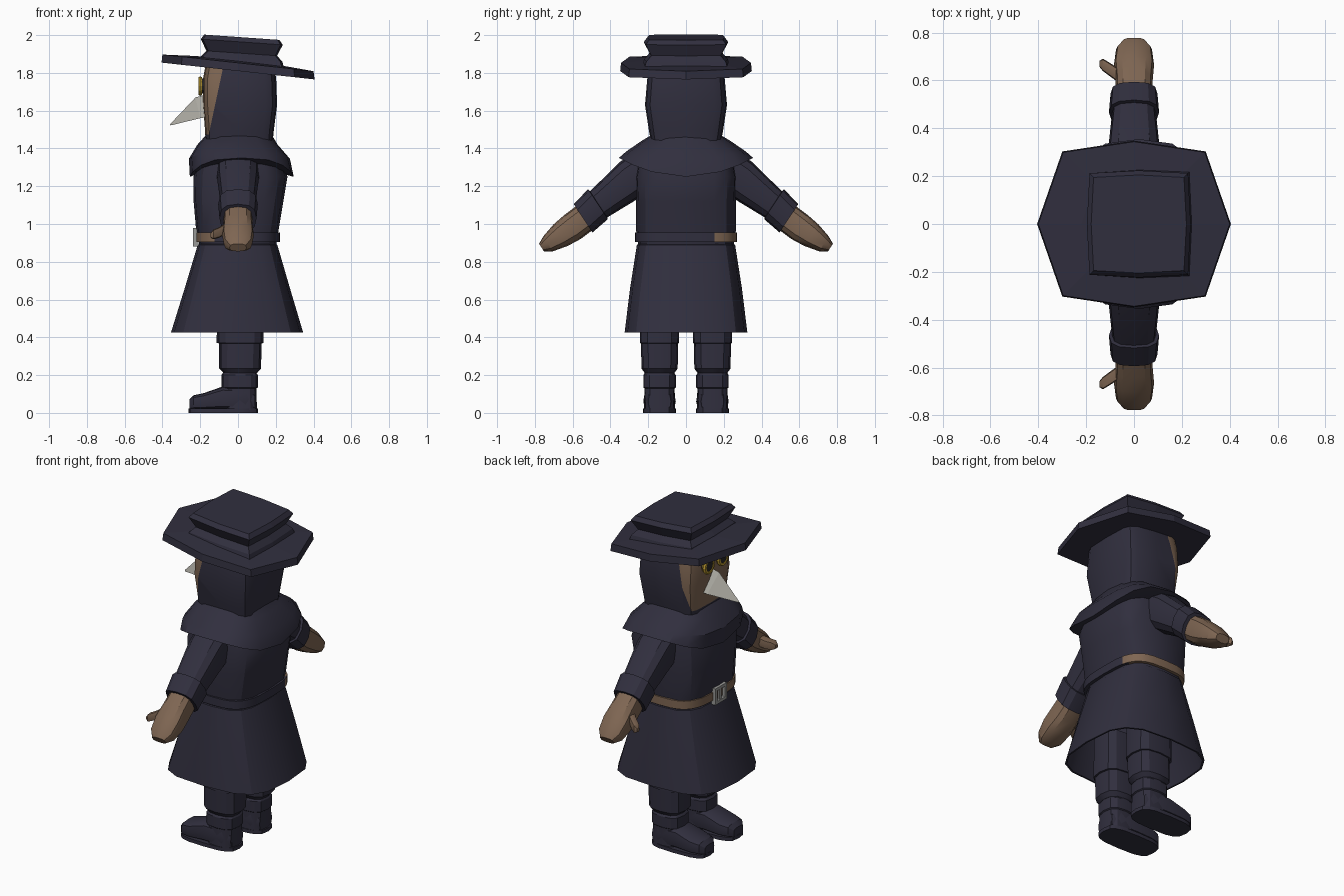
import bpy, bmesh
from math import cos, sin, pi, radians, copysign
from mathutils import Vector as V

if "Cube" in bpy.data.objects:
    bpy.data.objects.remove(bpy.data.objects["Cube"], do_unlink=True)


def material(name, r, g, b):
    m = bpy.data.materials.new(name)
    m.use_nodes = True
    m.diffuse_color = (r, g, b, 1)
    m.node_tree.nodes["Principled BSDF"].inputs["Base Color"].default_value = (r, g, b, 1)
    return m


CLOTH = material("dark navy cloth", 0.030, 0.028, 0.048)
LEATHER = material("brown leather", 0.21, 0.132, 0.085)
BONE = material("pale grey beak", 0.40, 0.39, 0.35)
GOLD = material("gold", 0.50, 0.32, 0.03)
METAL = material("grey metal", 0.32, 0.32, 0.31)
GLASS = material("dark glass", 0.02, 0.018, 0.018)
made = []


def section(center, u, v, n=16, px=0.6, py=None):
    """Rounded-box cross-section spanned by the half axes u and v."""
    py = px if py is None else py
    pts = []
    for i in range(n):
        c, s = cos(2 * pi * i / n), sin(2 * pi * i / n)
        c = copysign(abs(c) ** px, c) if abs(c) > 1e-6 else 0
        s = copysign(abs(s) ** py, s) if abs(s) > 1e-6 else 0
        pts.append(V(center) + V(u) * c + V(v) * s)
    return pts


def level(z, x0, x1, ry, y=0, slope=0, **kw):
    """Horizontal section between x0 and x1, optionally tilted along x."""
    cx, rx = (x0 + x1) / 2, (x1 - x0) / 2
    return section((cx, y, z + slope * cx), (rx, 0, slope * rx), (0, ry, 0), **kw)


def finish(name, bm, mats, smooth):
    bmesh.ops.recalc_face_normals(bm, faces=bm.faces)
    me = bpy.data.meshes.new(name)
    bm.to_mesh(me)
    bm.free()
    ob = bpy.data.objects.new(name, me)
    bpy.context.collection.objects.link(ob)
    for m in mats:
        me.materials.append(m)
    if smooth:
        made.append(ob)
    return ob


def loft(name, rings, *mats, caps=(True, True), smooth=True, edit=None):
    bm = bmesh.new()
    rows = [[bm.verts.new(p) for p in r] for r in rings]
    n = len(rows[0])
    for a, b in zip(rows, rows[1:]):
        for i in range(n):
            bm.faces.new((a[i], a[(i + 1) % n], b[(i + 1) % n], b[i]))
    for wanted, row in zip(caps, (rows[0], rows[-1])):
        if wanted:
            bm.faces.new(row)
    if edit:
        edit(bm)
    return finish(name, bm, mats, smooth)


def box(name, lo, hi, mat):
    x0, y0, z0 = lo
    x1, y1, z1 = hi
    rings = [[V((x, y, z)) for x, y in ((x0, y0), (x1, y0), (x1, y1), (x0, y1))] for z in (z0, z1)]
    return loft(name, rings, mat, smooth=False)


# Hat: tilted brim and flared crown
T = -0.11
loft("hat_brim", [level(z, -r, r, r * 0.86, slope=T, n=8, px=0.87, py=0.4)
                  for z, r in ((1.81, 0.20), (1.81, 0.405), (1.853, 0.40), (1.865, 0.22))],
     CLOTH, smooth=False)
loft("hat_crown", [level(z, 0.02 - r, 0.02 + r, r * 1.03, slope=-0.07, n=8, px=0.15)
                   for z, r in ((1.84, 0.225), (1.875, 0.215), (1.905, 0.187),
                                (1.965, 0.217), (1.99, 0.199))], CLOTH, smooth=False)


# Hood, with the face opening cut along a slanted line
def cut_face(bm):
    cut = V((-0.085, 0, 1.80))
    normal = V((0.35, 0, -0.075))
    low = V((0, 0, 1.475))
    for co, no in ((cut, normal), (low, V((0, 0, 1)))):
        bmesh.ops.bisect_plane(bm, geom=bm.verts[:] + bm.edges[:] + bm.faces[:],
                               plane_co=co, plane_no=no)
    for f in bm.faces:
        c = f.calc_center_median()
        f.material_index = int((c - cut).dot(normal) < 0 and c.z > low.z)


loft("hood", [level(z, a, b, r, px=0.38) for z, a, b, r in (
    (1.40, -0.17, 0.18, 0.18), (1.50, -0.175, 0.19, 0.197), (1.63, -0.185, 0.207, 0.217),
    (1.77, -0.185, 0.202, 0.205), (1.85, -0.17, 0.19, 0.19))],
    CLOTH, LEATHER, edit=cut_face)

# Beak mask
loft("beak", [[V((x, 0, top)), V((x2, w, low)), V((x2, -w, low))] for x, x2, w, top, low in (
    (-0.17, -0.17, 0.085, 1.685, 1.565), (-0.225, -0.20, 0.08, 1.67, 1.56),
    (-0.36, -0.357, 0.003, 1.528, 1.522))], BONE, smooth=False)

# Goggles
for side, y in (("left", -0.068), ("right", 0.068)):
    for part, mat in (("rim", GOLD), ("lens", GLASS)):
        if part == "rim":
            bpy.ops.mesh.primitive_torus_add(location=(-0.2, y, 1.73), rotation=(0, pi / 2, 0),
                                             major_segments=12, minor_segments=6,
                                             major_radius=0.04, minor_radius=0.012)
        else:
            bpy.ops.mesh.primitive_cylinder_add(vertices=12, radius=0.04, depth=0.03,
                                                location=(-0.192, y, 1.73), rotation=(0, pi / 2, 0))
        ob = bpy.context.object
        ob.name = f"goggle_{part}_{side}"
        ob.data.materials.append(mat)


# Shoulder cape: hem lifts over the arms
def lift(ring, amount, ry):
    return [p + V((0, 0, amount * min(1, abs(p.y) / ry) ** 2)) for p in ring]


loft("shoulder_cape", [lift(level(z, a, b, r, px=0.7), up, r) for z, a, b, r, up in (
    (1.27, -0.20, 0.22, 0.25, 0.05), (1.25, -0.255, 0.295, 0.355, 0.10),
    (1.345, -0.26, 0.275, 0.315, 0.04), (1.42, -0.215, 0.21, 0.235, 0.02),
    (1.47, -0.17, 0.18, 0.185, 0))], CLOTH)

# Coat body and open skirt
loft("coat_body", [level(z, a, b, r) for z, a, b, r in (
    (0.87, -0.20, 0.20, 0.25), (0.97, -0.222, 0.215, 0.265), (1.12, -0.235, 0.24, 0.265),
    (1.25, -0.235, 0.262, 0.27), (1.37, -0.21, 0.22, 0.25))], CLOTH)
loft("coat_skirt", [level(z, a, b, r) for z, a, b, r in (
    (0.80, -0.22, 0.22, 0.25), (0.425, -0.345, 0.335, 0.315), (0.425, -0.355, 0.345, 0.325),
    (0.66, -0.282, 0.275, 0.296), (0.89, -0.213, 0.208, 0.26), (0.90, -0.19, 0.19, 0.24))],
    CLOTH, caps=(False, True))


# Belt: leather at the front and one side, cloth elsewhere
def belt_colours(bm):
    for f in bm.faces:
        c = f.calc_center_median()
        f.material_index = int(c.x < -0.13 or c.y > 0.17)


loft("belt", [level(z, -r, r, r * 1.22, n=32) for z, r in (
    (0.905, 0.20), (0.905, 0.222), (0.955, 0.222), (0.955, 0.20))],
    CLOTH, LEATHER, caps=(False, False), edit=belt_colours)

# Buckle
for i, s in enumerate((-1, 1)):
    box(f"buckle_bar_{i}", (-0.238, -0.055, 0.921 + s * 0.041), (-0.21, 0.055, 0.939 + s * 0.041), METAL)
    box(f"buckle_post_{i}", (-0.238, s * 0.046 - 0.009, 0.885), (-0.21, s * 0.046 + 0.009, 0.975), METAL)
box("buckle_tongue", (-0.234, -0.008, 0.89), (-0.215, 0.008, 0.97), METAL)


def arm(y, z, rx, rt, s, px=0.75):
    """Section across the arm, centred at y, z."""
    return section((0, s * y, z), (rx, 0, 0), (0, s * rt * 0.55, rt * 0.835), n=12, px=px)


def cross(center, ry, rz, n=8):
    """Section facing along x."""
    return section(center, (0, ry, 0), (0, 0, rz), n=n, px=0.55)


for side, s in (("left", -1), ("right", 1)):
    # Sleeve, cuff, hand and thumb
    loft("sleeve_" + side, [arm(*r, s) for r in (
        (0.17, 1.31, 0.11, 0.12), (0.295, 1.235, 0.11, 0.108), (0.48, 1.09, 0.09, 0.08))], CLOTH)
    loft("cuff_" + side, [arm(*r, s) for r in (
        (0.462, 1.105, 0.085, 0.078), (0.466, 1.105, 0.105, 0.095), (0.545, 1.03, 0.098, 0.09),
        (0.545, 1.03, 0.08, 0.07))], CLOTH)
    loft("hand_" + side, [arm(*r, s) for r in (
        (0.52, 1.045, 0.075, 0.077), (0.60, 0.985, 0.078, 0.077), (0.665, 0.94, 0.084, 0.068),
        (0.73, 0.895, 0.075, 0.047), (0.765, 0.875, 0.045, 0.024))], LEATHER)
    loft("thumb_" + side, [cross((x, s * y, z), r, r) for x, y, z, r in (
        (-0.05, 0.61, 0.985, 0.03), (-0.10, 0.645, 0.955, 0.028),
        (-0.13, 0.665, 0.945, 0.026), (-0.145, 0.67, 0.94, 0.012))], LEATHER)

    # Trouser leg and boot shaft
    y = s * 0.14
    loft("trouser_leg_" + side, [level(z, a, b, r, y, n=12, px=0.7) for z, a, b, r in (
        (0.62, -0.11, 0.13, 0.10), (0.37, -0.113, 0.135, 0.104), (0.368, -0.10, 0.125, 0.098),
        (0.235, -0.10, 0.122, 0.096), (0.21, -0.075, 0.10, 0.078))], CLOTH)
    loft("boot_shaft_" + side, [level(z, a, b, r, y, n=12, px=0.7) for z, a, b, r in (
        (0.225, -0.07, 0.09, 0.07), (0.20, -0.088, 0.105, 0.086), (0.135, -0.088, 0.105, 0.086),
        (0.13, -0.08, 0.098, 0.08), (0.015, -0.08, 0.10, 0.082))], CLOTH)
    # Foot and sole
    loft("boot_foot_" + side, [cross((x, y, 0.015 + h / 2), w, h / 2, 12) for x, w, h in (
        (0.09, 0.06, 0.09), (0.04, 0.082, 0.12), (-0.08, 0.083, 0.125), (-0.18, 0.086, 0.09),
        (-0.235, 0.072, 0.078), (-0.258, 0.045, 0.055))], CLOTH)
    loft("boot_sole_" + side, [level(z, -0.262, 0.107, 0.088, y, n=16, px=0.6)
                               for z in (0, 0.022)], CLOTH)

# Smooth shading with crisp folds
bpy.ops.object.select_all(action="DESELECT")
for ob in made:
    ob.select_set(True)
bpy.context.view_layer.objects.active = made[0]
bpy.ops.object.shade_smooth_by_angle(angle=radians(30))
